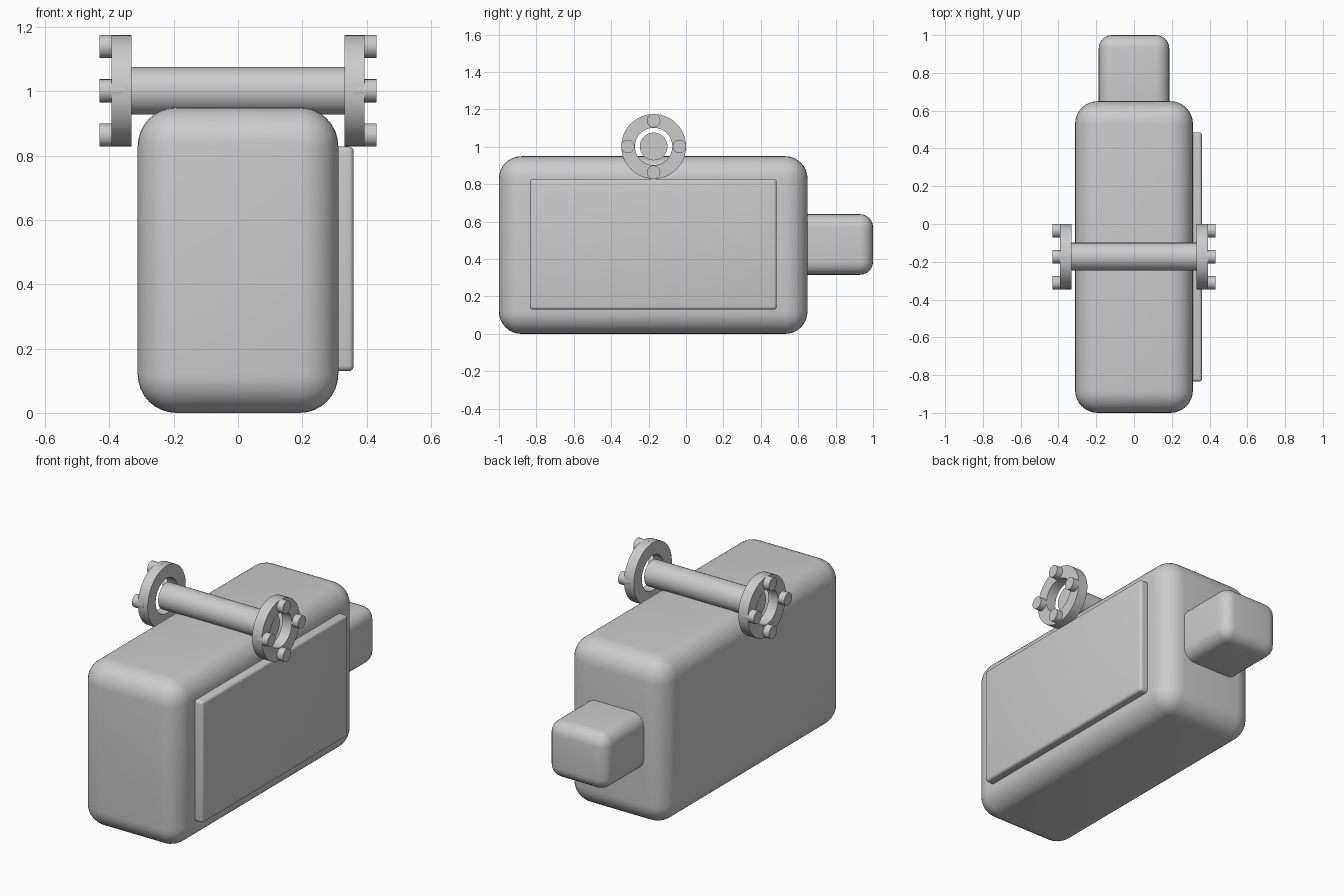
import bpy
import bmesh
import math
from mathutils import Matrix, Vector

cube = bpy.data.objects.get("Cube")
if cube:
    bpy.data.objects.remove(cube, do_unlink=True)

grey = bpy.data.materials.new("plain grey")
grey.use_nodes = True
grey.diffuse_color = (0.6, 0.6, 0.6, 1)
grey.node_tree.nodes["Principled BSDF"].inputs["Base Color"].default_value = (0.6, 0.6, 0.6, 1)


def finish(name, bm, angle):
    """Turn a bmesh into a smooth shaded grey object."""
    bmesh.ops.recalc_face_normals(bm, faces=bm.faces)
    mesh = bpy.data.meshes.new(name)
    bm.to_mesh(mesh)
    bm.free()
    obj = bpy.data.objects.new(name, mesh)
    bpy.context.collection.objects.link(obj)
    mesh.materials.append(grey)
    bpy.ops.object.select_all(action="DESELECT")
    obj.select_set(True)
    bpy.context.view_layer.objects.active = obj
    bpy.ops.object.shade_smooth_by_angle(angle=math.radians(angle))
    return obj


def rounded_box(name, low, high, radius, segments):
    low, high = Vector(low), Vector(high)
    bm = bmesh.new()
    bmesh.ops.create_cube(bm, size=1)
    bmesh.ops.scale(bm, vec=high - low, verts=bm.verts)
    bmesh.ops.translate(bm, vec=(low + high) / 2, verts=bm.verts)
    bmesh.ops.bevel(bm, geom=bm.edges[:], offset=radius, segments=segments,
                    profile=0.5, affect="EDGES")
    return finish(name, bm, 40)


def rod_x(name, x0, x1, y, z, radius, sides):
    """Solid cylinder running along x."""
    bm = bmesh.new()
    place = Matrix.Translation(((x0 + x1) / 2, y, z)) @ Matrix.Rotation(math.pi / 2, 4, "Y")
    bmesh.ops.create_cone(bm, cap_ends=True, segments=sides, radius1=radius,
                          radius2=radius, depth=abs(x1 - x0), matrix=place)
    return finish(name, bm, 40)


def ring_x(name, x0, x1, y, z, outer, inner, sides):
    """Flat ring with an open centre, its axis along x."""
    bm = bmesh.new()
    profile = [(x0, inner), (x1, inner), (x1, outer), (x0, outer)]
    verts = [bm.verts.new((x, y + r, z)) for x, r in profile]
    edges = [bm.edges.new((verts[i], verts[(i + 1) % 4])) for i in range(4)]
    bmesh.ops.spin(bm, geom=verts + edges, cent=(0, y, z), axis=(1, 0, 0),
                   angle=math.tau, steps=sides, use_duplicate=False)
    bmesh.ops.remove_doubles(bm, verts=bm.verts, dist=0.0001)
    return finish(name, bm, 40)


# Main housing, rear block and side cover
rounded_box("main_body", (-0.312, -1, 0), (0.312, 0.65, 0.95), 0.12, 8)
rounded_box("rear_block", (-0.187, 0.5, 0.316), (0.187, 1, 0.64), 0.07, 6)
rounded_box("side_panel", (0.26, -0.835, 0.13), (0.36, 0.485, 0.828), 0.016, 4)

# Cross bar over the top
AXIS_Y, AXIS_Z = -0.173, 1.002
rod_x("cross_bar", -0.335, 0.335, AXIS_Y, AXIS_Z, 0.074, 48)

# Flange ring and four bolts at each end
for side, label in ((1, "left"), (-1, "right")):
    ring_x(f"{label}_flange", side * 0.332, side * 0.393, AXIS_Y, AXIS_Z, 0.173, 0.1, 48)
    for i in range(4):
        angle = i * math.pi / 2
        rod_x(f"{label}_bolt_{i + 1}", side * 0.36, side * 0.431,
              AXIS_Y + 0.138 * math.cos(angle), AXIS_Z + 0.138 * math.sin(angle), 0.036, 24)
